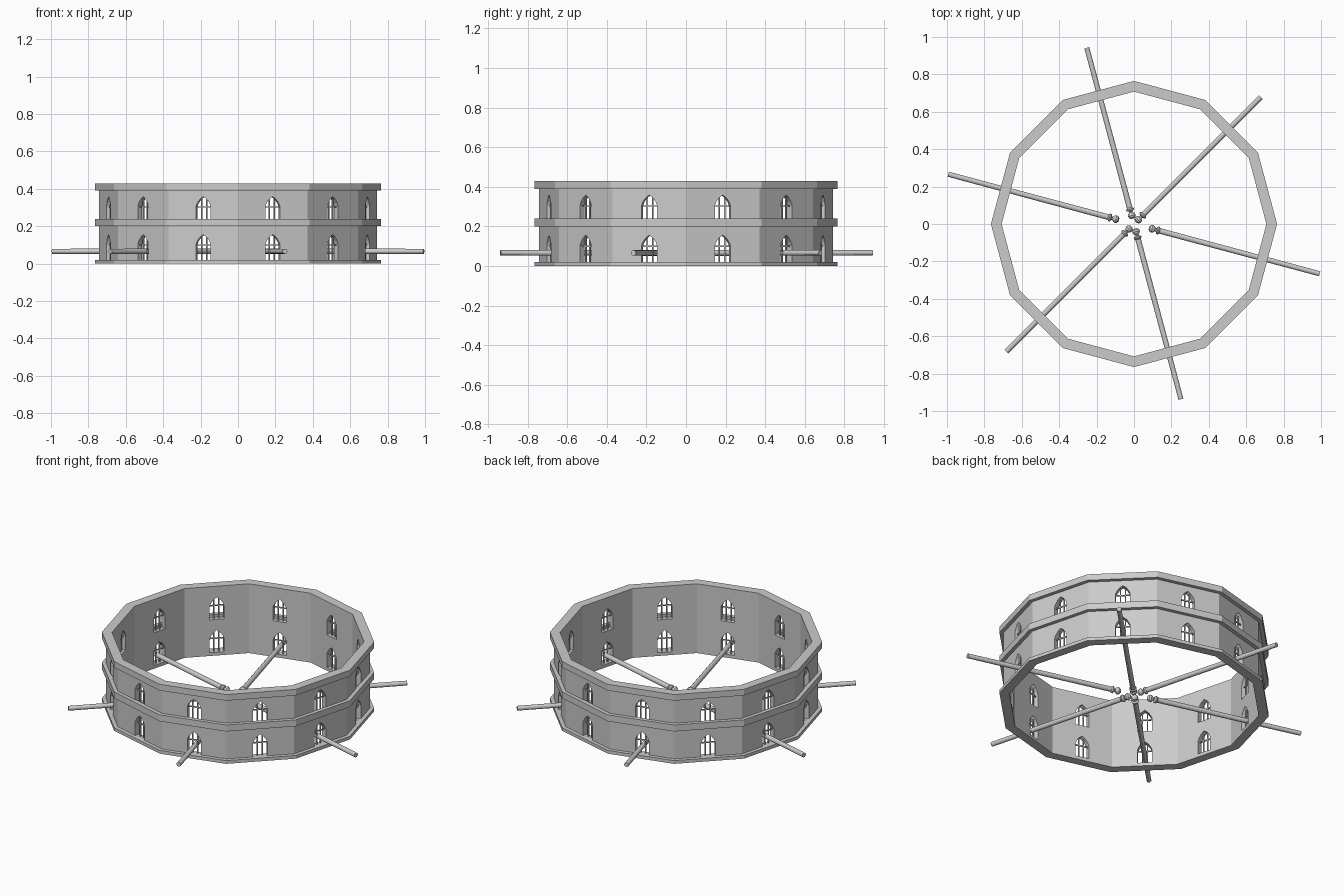
import bpy, bmesh
from math import sin, cos, pi, radians
from mathutils import Matrix, Vector

if "Cube" in bpy.data.objects:
    bpy.data.objects.remove(bpy.data.objects["Cube"])

SIDES = 12
R_IN, R_WALL, R_BAND = 0.708, 0.742, 0.765
APOTHEM = cos(pi / SIDES)
FLOORS = (0.02, 0.223)          # window sill heights


def finish(bm, name):
    bmesh.ops.recalc_face_normals(bm, faces=bm.faces)
    me = bpy.data.meshes.new(name)
    bm.to_mesh(me)
    bm.free()
    ob = bpy.data.objects.new(name, me)
    bpy.context.collection.objects.link(ob)
    return ob


def lathe(bm, profile, n, mat=Matrix(), closed=False):
    """Spin (radius, height) points around z with n flat sides."""
    rings = [[bm.verts.new(mat @ Vector((r * cos(2 * pi * k / n), r * sin(2 * pi * k / n), z)))
              for k in range(n)] for r, z in profile]
    pairs = list(zip(rings, rings[1:]))
    if closed:
        pairs.append((rings[-1], rings[0]))
    else:
        bm.faces.new(rings[0])
        bm.faces.new(rings[-1])
    for a, b in pairs:
        for k in range(n):
            j = (k + 1) % n
            bm.faces.new((a[k], a[j], b[j], b[k]))


def ring(name, r0, r1, z0, z1):
    bm = bmesh.new()
    lathe(bm, [(r0, z0), (r1, z0), (r1, z1), (r0, z1)], SIDES, closed=True)
    return finish(bm, name)


def bay(k, z=0):
    """Frame of a wall face: x points outward, y along the wall."""
    return Matrix.Rotation(radians(15 + 30 * k), 4, 'Z') @ Matrix.Translation((0, 0, z))


def box(bm, mat, centre, size):
    m = mat @ Matrix.Translation(centre) @ Matrix.Diagonal((*size, 1))
    bmesh.ops.create_cube(bm, size=1, matrix=m)


# Tower wall and the three bands
wall = ring("tower_wall", R_IN, R_WALL, 0.018, 0.392)
ring("base_band", R_IN, R_BAND, 0.0, 0.02)
ring("middle_band", R_WALL - 0.004, R_BAND, 0.2, 0.24)
ring("top_band", R_IN, R_BAND, 0.39, 0.428)

# Pointed window openings cut through the wall
half = [(0.041, 0.0), (0.041, 0.082), (0.034, 0.1), (0.02, 0.12)]
outline = half + [(0.0, 0.136)] + [(-y, z) for y, z in reversed(half)]
bm = bmesh.new()
for sill in FLOORS:
    for k in range(SIDES):
        m = bay(k, sill)
        a = [bm.verts.new(m @ Vector((0.62, y, z))) for y, z in outline]
        b = [bm.verts.new(m @ Vector((0.8, y, z))) for y, z in outline]
        bm.faces.new(a)
        bm.faces.new(b)
        for i in range(len(a)):
            j = (i + 1) % len(a)
            bm.faces.new((a[i], a[j], b[j], b[i]))
cutter = finish(bm, "window_cutter")
cutter.hide_render = True
mod = wall.modifiers.new("windows", 'BOOLEAN')
mod.operation = 'DIFFERENCE'
mod.solver = 'EXACT'
mod.object = cutter
dg = bpy.context.evaluated_depsgraph_get()
cut_mesh = bpy.data.meshes.new_from_object(wall.evaluated_get(dg))
wall.modifiers.clear()
wall.data = cut_mesh
bpy.data.objects.remove(cutter)

# Window bars
bm = bmesh.new()
x = (R_IN + R_WALL) / 2 * APOTHEM
for sill in FLOORS:
    for k in range(SIDES):
        m = bay(k, sill)
        for y in (-0.014, 0.014):
            box(bm, m, (x, y, 0.061), (0.007, 0.006, 0.124))
        box(bm, m, (x, 0, 0.08), (0.007, 0.084, 0.006))
finish(bm, "window_bars")

# Six cannons through alternate lower windows, knob end inwards
barrel = [(0.008, 0.0), (0.017, 0.006), (0.021, 0.017), (0.017, 0.028), (0.009, 0.034),
          (0.009, 0.04), (0.021, 0.046), (0.021, 0.053), (0.015, 0.06), (0.0135, 0.945)]
for i, (angle, start) in enumerate([(45, 0.015), (105, 0.03), (165, 0.083),
                                    (225, 0.02), (285, 0.025), (345, 0.083)]):
    bm = bmesh.new()
    m = (Matrix.Translation((0, 0, 0.066)) @ Matrix.Rotation(radians(angle), 4, 'Z')
         @ Matrix.Translation((start, 0, 0)) @ Matrix.Rotation(pi / 2, 4, 'Y'))
    lathe(bm, barrel, 12, m)
    finish(bm, f"cannon_{i + 1}")
